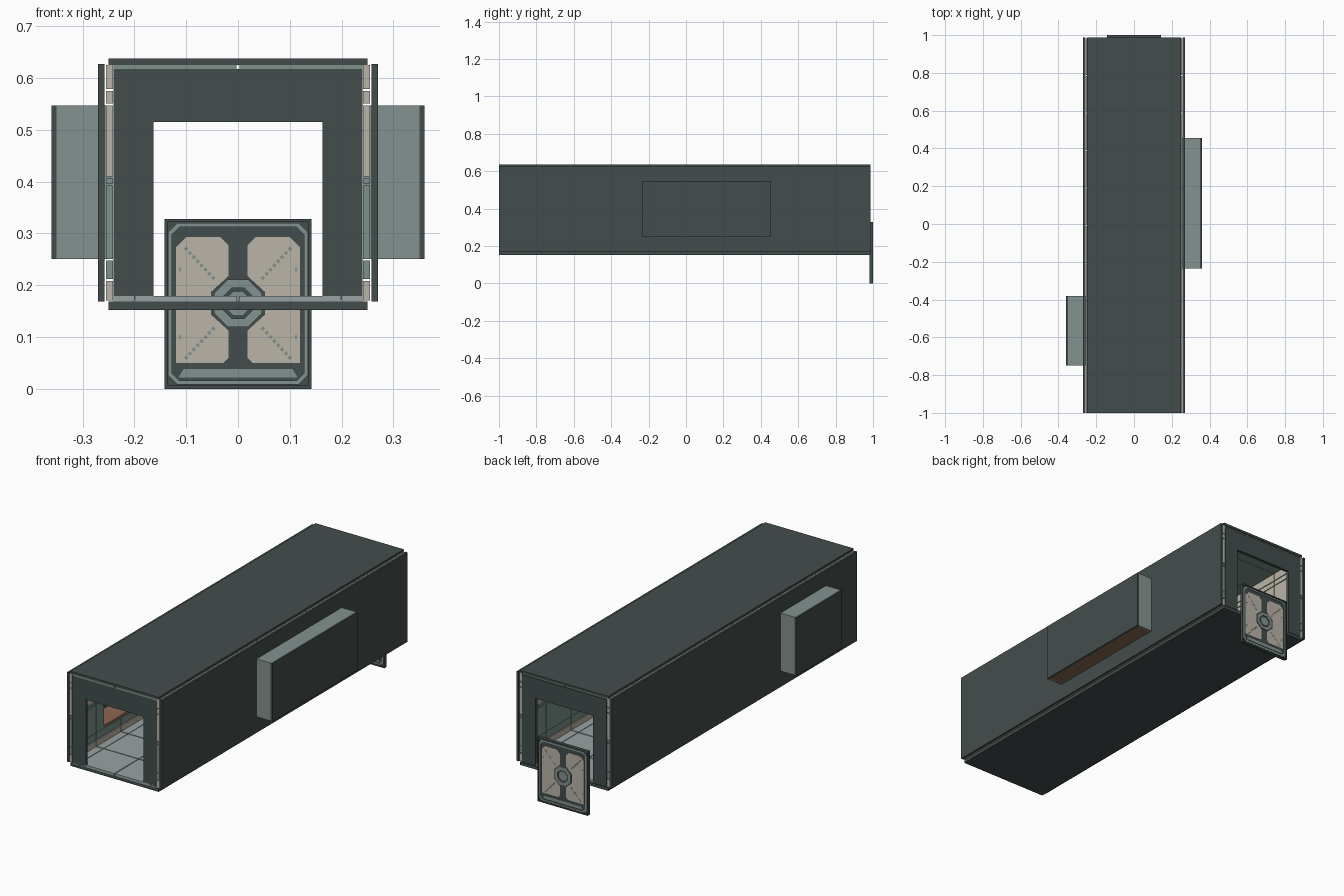
import bpy, bmesh, math
from mathutils import Matrix, Vector

if "Cube" in bpy.data.objects:
    bpy.data.objects.remove(bpy.data.objects["Cube"])

Y0, Y1 = -1.0, 0.987                      # corridor ends
ROWS = 10
STEP = (Y1 - Y0) / ROWS


def mat(name, r, g, b):
    m = bpy.data.materials.new(name)
    m.diffuse_color = (r, g, b, 1)
    m.use_nodes = True
    m.node_tree.nodes["Principled BSDF"].inputs["Base Color"].default_value = m.diffuse_color
    return m


DARK = mat("dark_metal", .055, .075, .073)
GREY = mat("teal_grey", .23, .29, .28)
BEIGE = mat("beige", .50, .46, .39)
GREEN = mat("muted_green", .20, .29, .25)
TILE = mat("floor_grey", .32, .36, .36)
BROWN = mat("brown", .26, .14, .08)


def finish(name, bm, material):
    bmesh.ops.recalc_face_normals(bm, faces=bm.faces)
    me = bpy.data.meshes.new(name)
    bm.to_mesh(me)
    bm.free()
    me.materials.append(material)
    ob = bpy.data.objects.new(name, me)
    bpy.context.collection.objects.link(ob)
    return ob


def boxes(name, spans, material):
    """One object from (x0, x1, y0, y1, z0, z1) boxes."""
    bm = bmesh.new()
    for x0, x1, y0, y1, z0, z1 in spans:
        c = Vector(((x0 + x1) / 2, (y0 + y1) / 2, (z0 + z1) / 2))
        s = (abs(x1 - x0), y1 - y0, z1 - z0, 1)
        bmesh.ops.create_cube(bm, size=1, matrix=Matrix.Translation(c) @ Matrix.Diagonal(s))
    return finish(name, bm, material)


def prisms(name, outlines, y0, y1, material):
    """Extrude xz outlines from y0 to y1."""
    bm = bmesh.new()
    for pts in outlines:
        f = bm.faces.new([bm.verts.new((x, y0, z)) for x, z in pts])
        r = bmesh.ops.extrude_face_region(bm, geom=[f])
        vs = [v for v in r["geom"] if isinstance(v, bmesh.types.BMVert)]
        bmesh.ops.translate(bm, verts=vs, vec=(0, y1 - y0, 0))
    return finish(name, bm, material)


def ring(name, outer, inner, y0, y1, material):
    """Closed frame between two xz outlines with equal point counts."""
    bm = bmesh.new()
    loops = [[bm.verts.new((x, y, z)) for x, z in pts]
             for pts, y in ((outer, y0), (outer, y1), (inner, y1), (inner, y0))]
    n = len(outer)
    for a, b in zip(loops, loops[1:] + loops[:1]):
        for i in range(n):
            j = (i + 1) % n
            bm.faces.new((a[i], a[j], b[j], b[i]))
    return finish(name, bm, material)


def chamfered(w, z0, z1, c):
    return [(-w + c, z0), (w - c, z0), (w, z0 + c), (w, z1 - c),
            (w - c, z1), (-w + c, z1), (-w, z1 - c), (-w, z0 + c)]


def octagon(r, zc):
    return [(r * math.cos(math.pi * (k + .5) / 4), zc + r * math.sin(math.pi * (k + .5) / 4))
            for k in range(8)]


# floor and roof
boxes("floor_slab", [(-.25, .25, Y0, Y1, .152, .168)], DARK)
boxes("roof_slab", [(-.25, .25, Y0, Y1, .625, .637)], DARK)
tiles, ceil = [], []
for i in range(ROWS):
    a, b = Y0 + i * STEP, Y0 + (i + 1) * STEP - .005
    for x0, x1 in ((-.24, -.201), (-.198, -.002), (.002, .198), (.201, .24)):
        tiles.append((x0, x1, a, b, .168, .179))
    for x0, x1 in ((-.24, -.003), (.003, .24)):
        ceil.append((x0, x1, a, b, .617, .625))
boxes("floor_tiles", tiles, TILE)
boxes("ceiling_panels", ceil, GREEN)

# side walls, each with one alcove between z .25 and .547
NZ0, NZ1 = .25, .547
bands = [(.170, .208, BEIGE), (.212, .248, GREEN), (.25, .392, GREEN), (.396, .406, GREY),
         (.410, .547, BEIGE), (.551, .575, BEIGE), (.579, .625, BEIGE)]
for side, s, n0, n1 in (("right", 1, -.235, .455), ("left", -1, -.75, -.38)):
    # outer skin with alcove opening
    skin = boxes(side + "_outer_wall", [(s * .258, s * .27, Y0, Y1, .168, .627)], DARK)
    cut = boxes(side + "_alcove_cutter", [(s * .2, s * .3, n0 + .01, n1 - .01, NZ0 + .01, NZ1 - .01)], DARK)
    cut.hide_render = True
    cut.hide_viewport = True
    mod = skin.modifiers.new("opening", 'BOOLEAN')
    mod.operation, mod.object, mod.solver = 'DIFFERENCE', cut, 'EXACT'
    # inner panels in rows, skipping the alcove
    for color in (BEIGE, GREEN, GREY):
        spans = []
        for z0, z1, m in bands:
            if m is not color:
                continue
            for i in range(ROWS):
                a, b = Y0 + i * STEP, Y0 + (i + 1) * STEP - .004
                parts = [(a, b)]
                if NZ0 <= z0 and z1 <= NZ1:
                    parts = [(a, min(b, n0)), (max(a, n1), b)]
                spans += [(s * .241, s * .255, p, q, z0, z1) for p, q in parts if q - p > .003]
        boxes(f"{side}_wall_panels_{color.name}", spans, color)
    # alcove shell
    boxes(side + "_alcove_back", [(s * .35, s * .36, n0, n1, NZ0, NZ1)], DARK)
    boxes(side + "_alcove_sides", [
        (s * .242, s * .35, n0, n0 + .01, NZ0, NZ1),
        (s * .242, s * .35, n1 - .01, n1, NZ0, NZ1),
        (s * .242, s * .35, n0 + .01, n1 - .01, NZ1 - .01, NZ1)], GREY)
    boxes(side + "_alcove_seat", [(s * .242, s * .35, n0 + .01, n1 - .01, NZ0, NZ0 + .012)], BROWN)

# end portals
arch = [(-.24, .17), (-.24, .617), (.24, .617), (.24, .17),
        (.163, .17), (.163, .515), (-.163, .515), (-.163, .17)]
prisms("front_portal", [arch], Y0, Y0 + .015, DARK)
prisms("back_portal", [arch], Y1 - .015, Y1, DARK)

# hatch door, detailed on both faces
YC, ZC = .991, .165
prisms("door_slab", [[(-.136, .006), (.136, .006), (.136, .322), (-.136, .322)]], YC - .004, YC + .004, DARK)
rect = [(-.130, .0), (.130, .0), (.142, .0), (.142, .328), (.130, .328),
        (-.130, .328), (-.142, .328), (-.142, .0)]
rim = [(-.115, .008), (.115, .008), (.135, .028), (.135, .3), (.115, .32),
       (-.115, .32), (-.135, .3), (-.135, .028)]
ring("door_border", [(-.142, 0), (.142, 0), (.142, .328), (-.142, .328)],
     [(-.136, .006), (.136, .006), (.136, .322), (-.136, .322)], YC - .009, YC + .009, DARK)
ring("door_trim", chamfered(.135, .008, .320, .018), chamfered(.127, .016, .312, .014),
     YC - .007, YC + .007, GREY)
half = [(-.12, .05), (-.028, .05), (-.018, .06), (-.018, .112), (-.052, .143), (-.052, .187),
        (-.018, .218), (-.018, .277), (-.034, .293), (-.1, .293), (-.12, .273)]
prisms("door_panels", [half, [(-x, z) for x, z in half]], YC - .006, YC + .006, BEIGE)
ring("door_hub_ring", octagon(.05, ZC), octagon(.032, ZC), YC - .009, YC + .009, GREY)
prisms("door_hub", [octagon(.024, ZC)], YC - .006, YC + .006, GREY)
prisms("door_kick_strip", [[(-.115, .022), (.115, .022), (.105, .038), (-.105, .038)]],
       YC - .006, YC + .006, GREY)

# diagonal studs and bolts on the door panels
studs = []
for sx in (-1, 1):
    for sz in (-1, 1):
        for k in range(8):
            t = k / 7
            x, z = sx * (.1 - .052 * t), ZC + sz * (.105 - .056 * t)
            studs.append([(x - .0045, z), (x, z - .0045), (x + .0045, z), (x, z + .0045)])
        studs.append([(sx * .112 + u * .4 - 0, ZC + sz * .065 + v - ZC) for u, v in octagon(.005, ZC)])
prisms("door_studs", studs, YC - .007, YC + .007, GREY)
